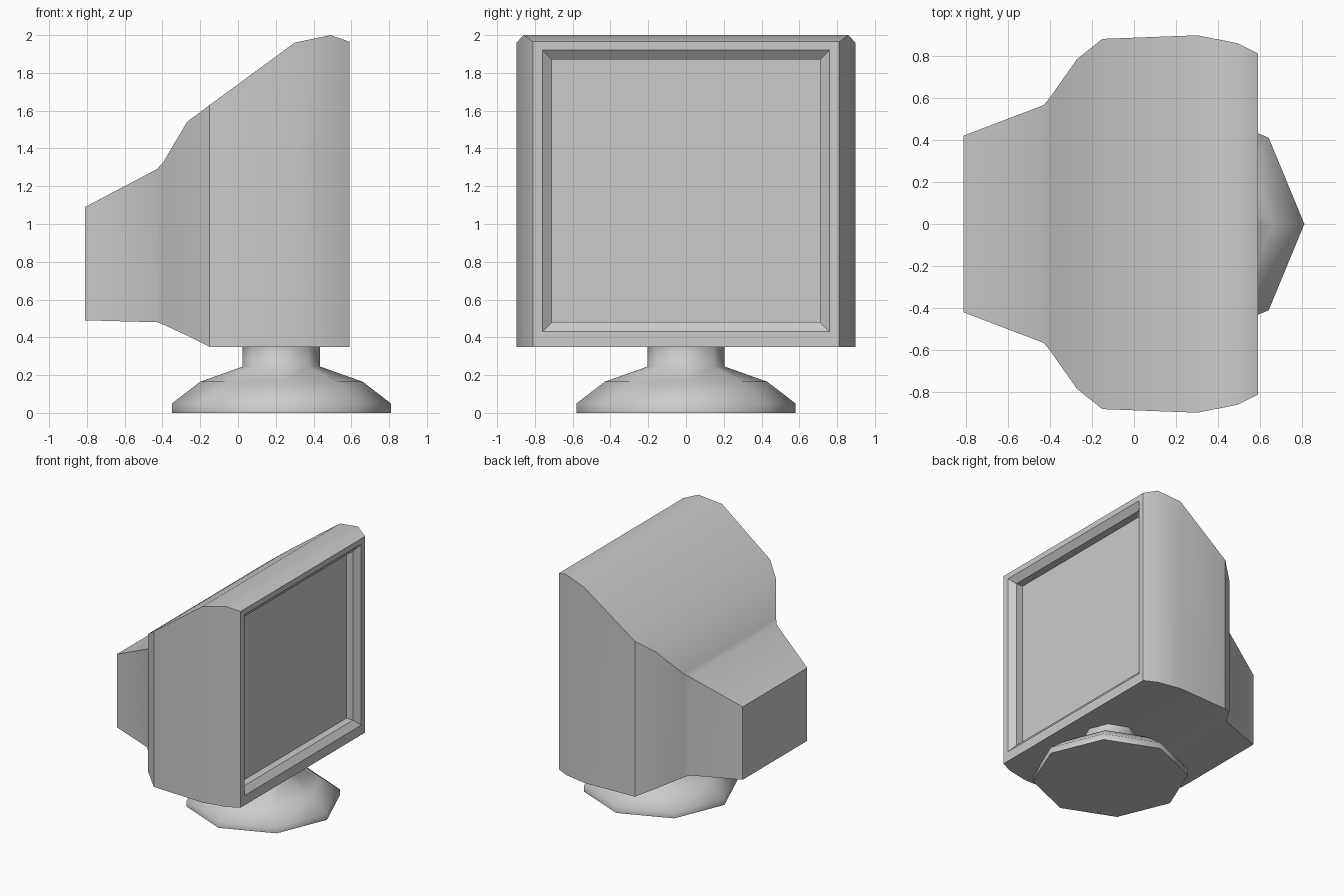
import bpy, bmesh, math

if "Cube" in bpy.data.objects:
    bpy.data.objects.remove(bpy.data.objects["Cube"])


def make_object(name, bm, angle):
    bmesh.ops.recalc_face_normals(bm, faces=bm.faces)
    mesh = bpy.data.meshes.new(name)
    bm.to_mesh(mesh)
    bm.free()
    ob = bpy.data.objects.new(name, mesh)
    bpy.context.collection.objects.link(ob)
    bpy.ops.object.select_all(action='DESELECT')
    ob.select_set(True)
    bpy.context.view_layer.objects.active = ob
    bpy.ops.object.shade_smooth_by_angle(angle=math.radians(angle))
    return ob


def loft(name, loops, angle, cap_start=False, cap_end=False):
    """Bridge closed loops of points that have equal counts."""
    bm = bmesh.new()
    rings = [[bm.verts.new(p) for p in loop] for loop in loops]
    n = len(rings[0])
    for a, b in zip(rings, rings[1:]):
        for i in range(n):
            j = (i + 1) % n
            bm.faces.new((a[i], a[j], b[j], b[i]))
    if cap_start:
        bm.faces.new(rings[0])
    if cap_end:
        bm.faces.new(rings[-1])
    return make_object(name, bm, angle)


def rect(x, half, low, high):
    return [(x, -half, low), (x, half, low), (x, half, high), (x, -half, high)]


# Housing: rectangles along x (x, half width, bottom, top)
housing = [
    (-0.81, 0.42, 0.49, 1.09),
    (-0.43, 0.565, 0.48, 1.29),
    (-0.40, 0.60, 0.47, 1.32),
    (-0.27, 0.785, 0.41, 1.54),
    (-0.15, 0.88, 0.35, 1.63),
    (0.30, 0.897, 0.35, 1.96),
    (0.49, 0.86, 0.35, 2.0),
    (0.59, 0.81, 0.35, 1.965),
]
# Bezel: inset, chamfer, then straight wall back to the glass
bezel = [
    (0.59, 0.76, 0.43, 1.92),
    (0.55, 0.71, 0.48, 1.87),
    (0.49, 0.71, 0.48, 1.87),
]
loft("monitor_housing", [rect(*s) for s in housing + bezel], 35, cap_start=True)

# Screen glass at the bottom of the recess
bm = bmesh.new()
bm.faces.new([bm.verts.new(p) for p in rect(*bezel[-1])])
screen = make_object("screen", bm, 35)

# Eight-sided stand: foot and neck as one turned profile (radius, z)
profile = [(0.58, 0), (0.58, 0.05), (0.43, 0.165), (0.205, 0.245), (0.205, 0.35)]
stand = [[(0.23 + r * math.cos(i * math.pi / 4), r * math.sin(i * math.pi / 4), z)
          for i in range(8)] for r, z in profile]
loft("stand", stand, 75, cap_start=True)
